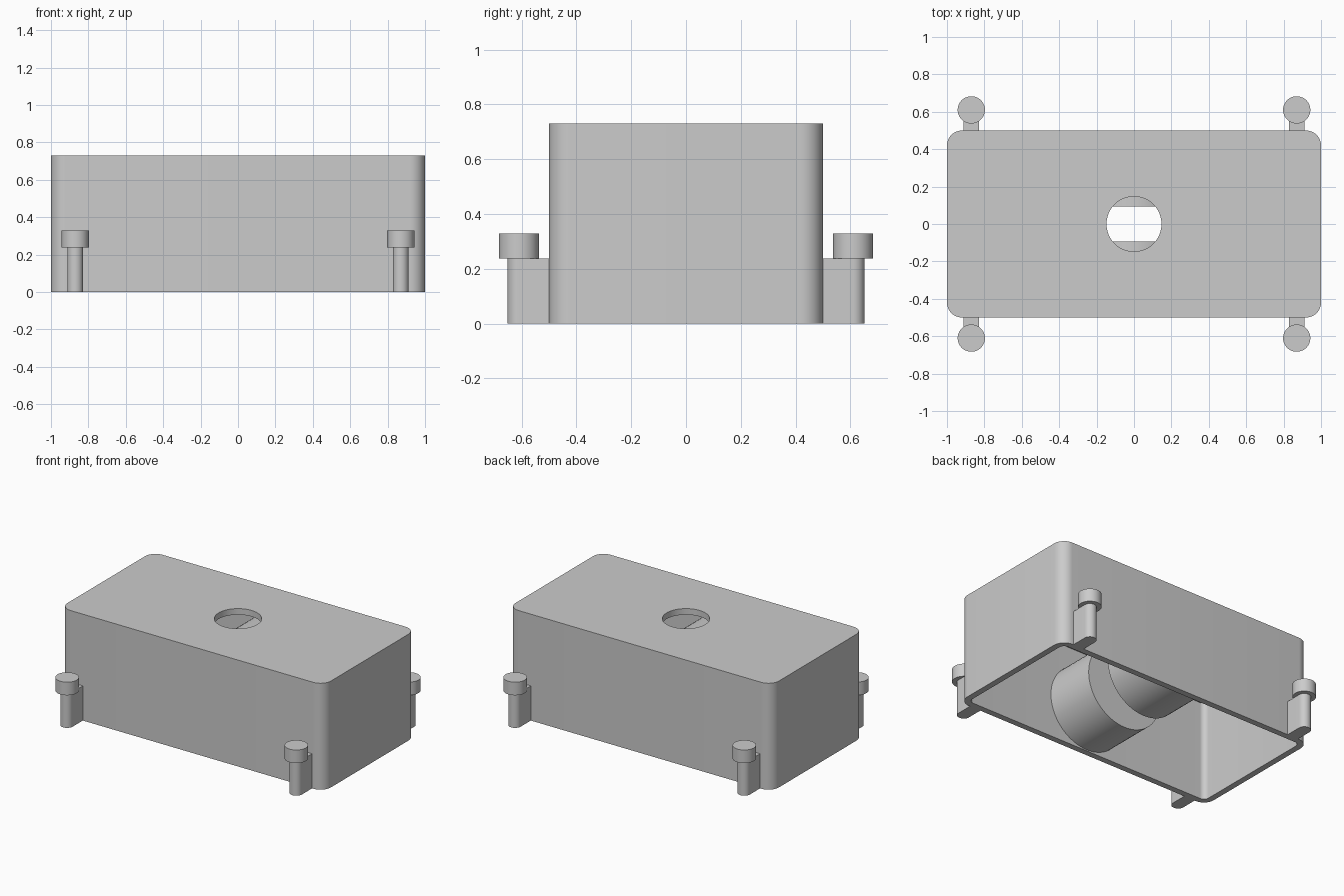
import bpy
import bmesh
from math import sin, cos, pi

cube = bpy.data.objects.get("Cube")
if cube:
    bpy.data.objects.remove(cube, do_unlink=True)

grey = bpy.data.materials.new("light grey")
grey.use_nodes = True
colour = (0.6, 0.6, 0.6, 1)
grey.diffuse_color = colour
grey.node_tree.nodes["Principled BSDF"].inputs["Base Color"].default_value = colour


def arc(cx, cy, r, start, end, steps):
    angles = [start + (end - start) * i / steps for i in range(steps + 1)]
    return [(cx + r * cos(a), cy + r * sin(a)) for a in angles]


def circle(cx, cy, r, sides=64):
    return arc(cx, cy, r, 0, 2 * pi, sides)[:-1]


def rounded_rectangle(hx, hy, r):
    points = []
    for i, (sx, sy) in enumerate([(1, 1), (-1, 1), (-1, -1), (1, -1)]):
        points += arc(sx * (hx - r), sy * (hy - r), r, i * pi / 2, (i + 1) * pi / 2, 12)
    return points


def prism(name, profile, low, high, along_y=False):
    """Extrude a closed profile along z, or an x-z profile along y."""
    def place(u, v, w):
        return (u, w, v) if along_y else (u, v, w)
    bm = bmesh.new()
    bottom = [bm.verts.new(place(u, v, low)) for u, v in profile]
    top = [bm.verts.new(place(u, v, high)) for u, v in profile]
    bm.faces.new(bottom)
    bm.faces.new(top)
    for i in range(len(profile)):
        j = (i + 1) % len(profile)
        bm.faces.new((bottom[i], bottom[j], top[j], top[i]))
    bmesh.ops.recalc_face_normals(bm, faces=bm.faces)
    mesh = bpy.data.meshes.new(name)
    bm.to_mesh(mesh)
    bm.free()
    mesh.materials.append(grey)
    obj = bpy.data.objects.new(name, mesh)
    bpy.context.collection.objects.link(obj)
    return obj


def smooth(obj):
    bpy.ops.object.select_all(action='DESELECT')
    obj.select_set(True)
    bpy.context.view_layer.objects.active = obj
    bpy.ops.object.shade_smooth_by_angle(angle=0.6)


def cut(obj, cutter):
    bpy.context.view_layer.objects.active = obj
    mod = obj.modifiers.new("cut", 'BOOLEAN')
    mod.operation = 'DIFFERENCE'
    mod.solver = 'EXACT'
    mod.object = cutter
    bpy.ops.object.modifier_apply(modifier=mod.name)
    bpy.data.objects.remove(cutter, do_unlink=True)


HX, HY, HEIGHT, WALL, CORNER = 1.0, 0.5, 0.73, 0.042, 0.08

# Housing: open underneath, with a round hole in the top
housing = prism("housing", rounded_rectangle(HX, HY, CORNER), 0, HEIGHT)
cut(housing, prism("cavity", rounded_rectangle(HX - WALL, HY - WALL, CORNER - WALL),
                   -0.1, HEIGHT - WALL))
cut(housing, prism("top_hole", circle(0, 0, 0.147), HEIGHT - 0.2, HEIGHT + 0.1))
smooth(housing)

# Two facing drums inside, separated by a gap below the hole
for side, s in (("front", -1), ("back", 1)):
    ends = sorted((s * 0.093, s * (HY - WALL / 2)))
    smooth(prism(side + "_inner_drum", circle(0, 0.298, 0.29), *ends, along_y=True))

# Four pegs: a rounded stem joined to the wall, with a round head
PEG_X, PEG_Y, STEM_R = 0.87, 0.61, 0.042
for side, sy in (("front", -1), ("back", 1)):
    for hand, sx in (("right", -1), ("left", 1)):
        x = sx * PEG_X
        stem = [(x + px, sy * py) for px, py in arc(0, PEG_Y, STEM_R, 0, pi, 20)]
        stem += [(x - STEM_R, sy * (HY - 0.02)), (x + STEM_R, sy * (HY - 0.02))]
        smooth(prism(f"{side}_{hand}_peg_stem", stem, 0, 0.238))
        smooth(prism(f"{side}_{hand}_peg_head", circle(x, sy * PEG_Y, 0.073, 40), 0.238, 0.328))
